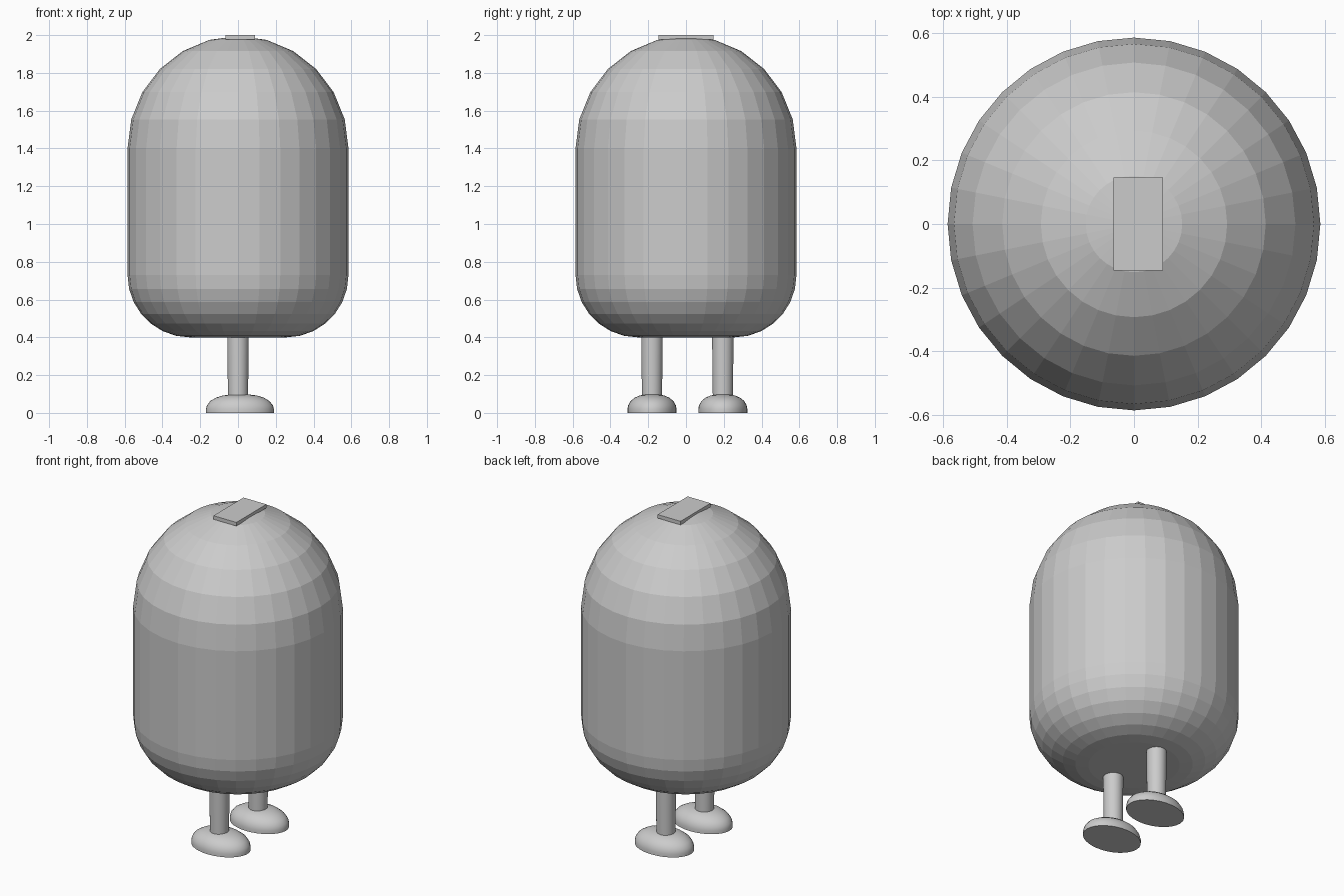
import bpy
import bmesh
from math import sin, cos, pi, radians

cube = bpy.data.objects.get("Cube")
if cube:
    bpy.data.objects.remove(cube, do_unlink=True)

# One plain grey for the whole model
grey = bpy.data.materials.new("light_grey")
grey.use_nodes = True
grey.diffuse_color = (0.6, 0.6, 0.6, 1)
grey.node_tree.nodes["Principled BSDF"].inputs["Base Color"].default_value = (0.6, 0.6, 0.6, 1)


def finish(name, bm, smooth_angle=None):
    bmesh.ops.recalc_face_normals(bm, faces=bm.faces)
    mesh = bpy.data.meshes.new(name)
    bm.to_mesh(mesh)
    bm.free()
    mesh.materials.append(grey)
    obj = bpy.data.objects.new(name, mesh)
    bpy.context.collection.objects.link(obj)
    if smooth_angle:
        bpy.ops.object.select_all(action='DESELECT')
        obj.select_set(True)
        bpy.context.view_layer.objects.active = obj
        bpy.ops.object.shade_smooth_by_angle(angle=radians(smooth_angle))
    return obj


def lathe(name, profile, centre=(0, 0), scale=(1, 1), apex=None, sides=32, smooth_angle=None):
    """Turn (radius, height) points, listed bottom to top, about a vertical axis."""
    bm = bmesh.new()
    rings = []
    for r, z in profile:
        rings.append([bm.verts.new((centre[0] + scale[0] * r * cos(2 * pi * i / sides),
                                    centre[1] + scale[1] * r * sin(2 * pi * i / sides), z))
                      for i in range(sides)])
    for low, high in zip(rings, rings[1:]):
        for i in range(sides):
            j = (i + 1) % sides
            bm.faces.new((low[i], low[j], high[j], high[i]))
    bm.faces.new(rings[0])
    if apex is None:
        bm.faces.new(rings[-1])
    else:
        tip = bm.verts.new((centre[0], centre[1], apex))
        for i in range(sides):
            bm.faces.new((rings[-1][i], rings[-1][(i + 1) % sides], tip))
    return finish(name, bm, smooth_angle)


# Body: rounded bottom edge, straight wall and faceted dome
RADIUS, BASE, ROUND, WALL_TOP, DOME = 0.585, 0.40, 0.33, 1.40, 0.595
bottom = [(RADIUS - ROUND + ROUND * sin(a), BASE + ROUND * (1 - cos(a)))
          for a in (pi / 2 * k / 7 for k in range(8))]
dome = [(RADIUS * cos(a), WALL_TOP + DOME * sin(a))
        for a in (radians(15 * k) for k in range(6))]
lathe("body", bottom + dome, apex=WALL_TOP + DOME)

# Legs with oval domed feet
foot_profile = [(1, 0), (1, 0.02), (0.97, 0.04), (0.87, 0.063),
                (0.7, 0.081), (0.5, 0.092), (0.28, 0.097)]
for side, y in (("front", -0.18), ("back", 0.195)):
    lathe(side + "_leg", [(0.053, 0.07), (0.057, 0.42)], centre=(0, y), smooth_angle=40)
    lathe(side + "_foot", foot_profile, centre=(0.01, y), scale=(0.18, 0.13), smooth_angle=40)

# Flat plate on the crown
bm = bmesh.new()
bmesh.ops.create_cube(bm, size=1)
bmesh.ops.scale(bm, vec=(0.156, 0.292, 0.022), verts=bm.verts)
bmesh.ops.translate(bm, vec=(0.013, 0, 1.989), verts=bm.verts)
finish("crown_plate", bm)
